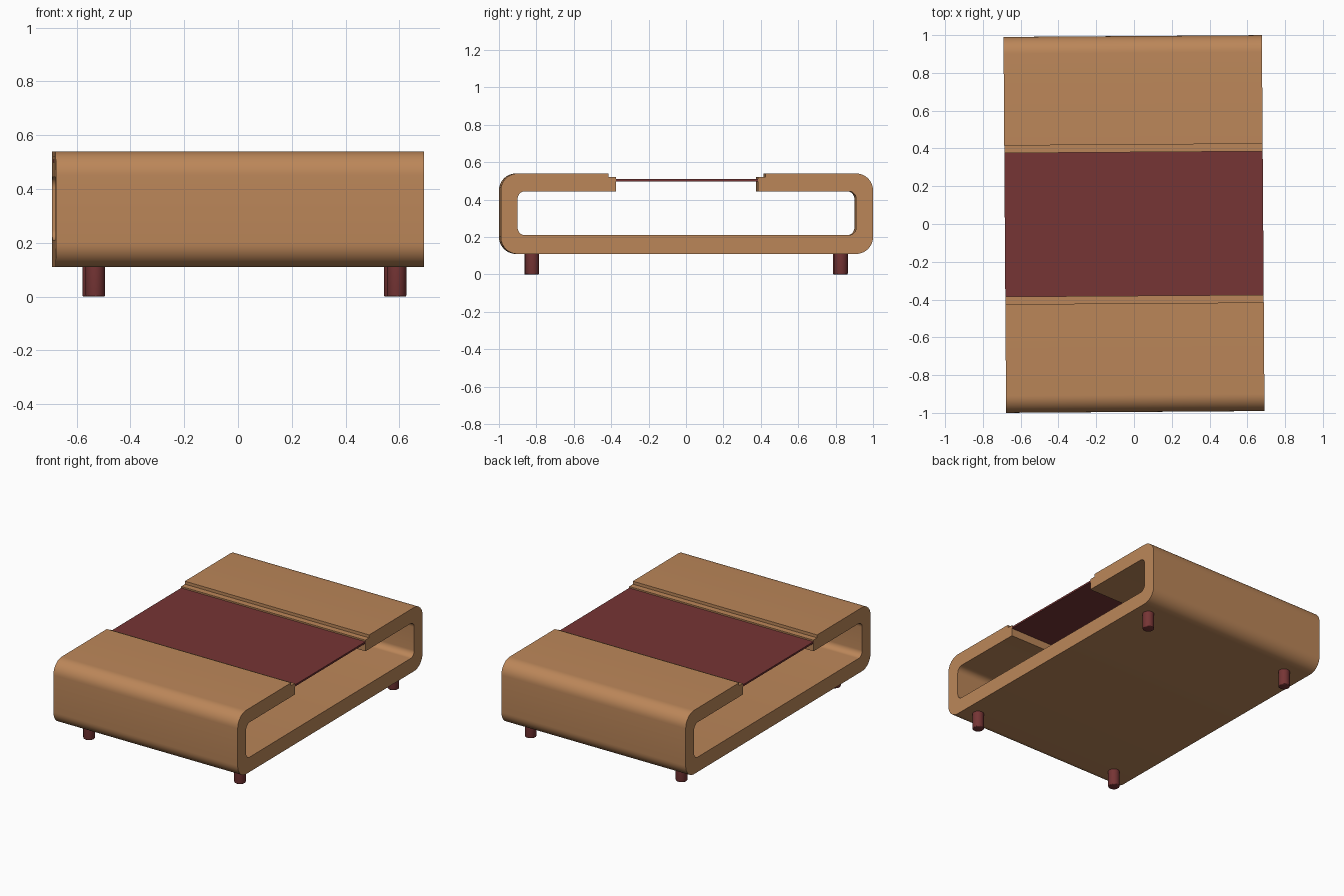
import bpy, bmesh, math
from mathutils import Matrix

if "Cube" in bpy.data.objects:
    bpy.data.objects.remove(bpy.data.objects["Cube"])

HALF_W = 0.684               # half width along x
TURN = math.radians(0.4)     # the whole table is turned very slightly
SEAM = 0.325


def material(name, rgb):
    m = bpy.data.materials.new(name)
    m.diffuse_color = (*rgb, 1)
    m.use_nodes = True
    m.node_tree.nodes["Principled BSDF"].inputs["Base Color"].default_value = m.diffuse_color
    return m


WOOD = material("wood", (0.50, 0.24, 0.10))
DARK = material("dark_red", (0.18, 0.035, 0.035))


def finish(bm, name, mat):
    bmesh.ops.recalc_face_normals(bm, faces=bm.faces)
    me = bpy.data.meshes.new(name)
    bm.to_mesh(me)
    bm.free()
    me.materials.append(mat)
    ob = bpy.data.objects.new(name, me)
    bpy.context.collection.objects.link(ob)
    ob.rotation_euler.z = TURN
    bpy.ops.object.select_all(action='DESELECT')
    ob.select_set(True)
    bpy.context.view_layer.objects.active = ob
    bpy.ops.object.shade_smooth_by_angle(angle=math.radians(30))
    return ob


def arc(cy, cz, r, a0, a1, n=10):
    angles = [math.radians(a0 + (a1 - a0) * i / n) for i in range(n + 1)]
    return [(cy + r * math.cos(a), cz + r * math.sin(a)) for a in angles]


def extrude_profile(points, name, mat):
    bm = bmesh.new()
    face = bm.faces.new([bm.verts.new((-HALF_W, y, z)) for y, z in points])
    ext = bmesh.ops.extrude_face_region(bm, geom=[face])
    verts = [g for g in ext["geom"] if isinstance(g, bmesh.types.BMVert)]
    bmesh.ops.translate(bm, verts=verts, vec=(2 * HALF_W, 0, 0))
    return finish(bm, name, mat)


# Lower tray: U-shaped section up to the seam
outer = arc(0.905, 0.20, 0.09, -90, 0) + [(0.995, SEAM)]
inner = [(0.905, SEAM)] + arc(0.865, 0.25, 0.04, 0, -90)
half = outer + inner
extrude_profile(half + [(-y, z) for y, z in reversed(half)], "lower_tray", WOOD)

# Upper shells: curl over the ends with a stepped lip
shell = ([(0.995, SEAM)] + arc(0.905, 0.45, 0.09, 0, 90)
         + [(0.42, 0.54), (0.42, 0.52), (0.38, 0.52), (0.38, 0.445)]
         + arc(0.865, 0.405, 0.04, 90, 0) + [(0.905, SEAM)])
for side, name in ((-1, "front_upper_shell"), (1, "back_upper_shell")):
    extrude_profile([(side * y, z) for y, z in shell], name, WOOD)

# Thin centre panel
extrude_profile([(-0.38, 0.498), (0.38, 0.498), (0.38, 0.51), (-0.38, 0.51)],
                "centre_panel", DARK)

# Round legs with softened bottom rims
for sx, x in (("left", -0.536), ("right", 0.584)):
    for sy, y in (("front", -0.825), ("back", 0.825)):
        bm = bmesh.new()
        bmesh.ops.create_cone(bm, cap_ends=True, segments=32, radius1=0.036,
                              radius2=0.036, depth=0.112,
                              matrix=Matrix.Translation((x, y, 0.056)))
        rim = [e for e in bm.edges if all(v.co.z < 0.01 for v in e.verts)]
        bmesh.ops.bevel(bm, geom=rim, offset=0.006, segments=3,
                        profile=0.5, affect='EDGES')
        finish(bm, f"{sy}_{sx}_leg", DARK)
